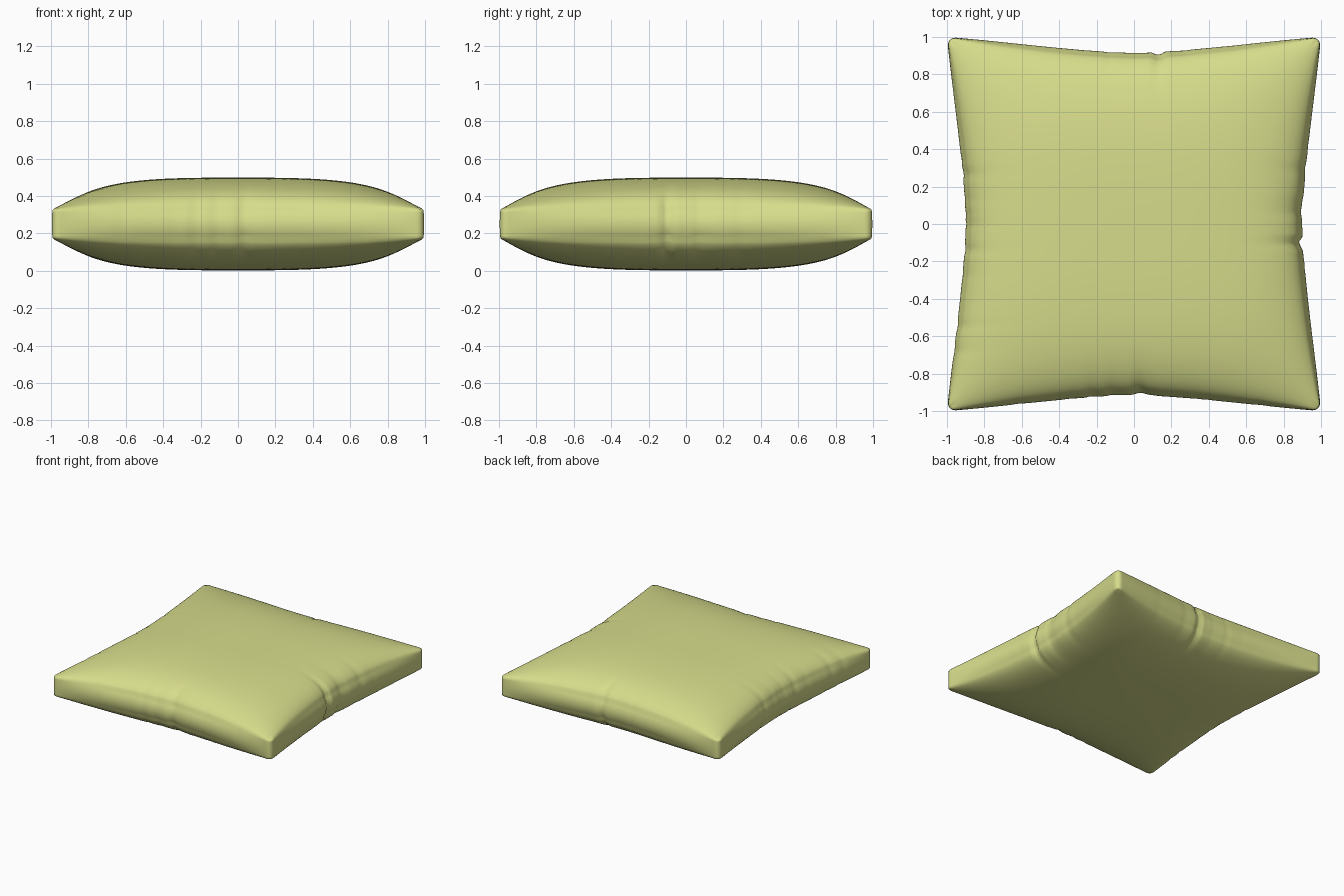
import bpy, bmesh, math, random

if "Cube" in bpy.data.objects:
    bpy.data.objects.remove(bpy.data.objects["Cube"])

random.seed(4)
N, ROWS = 110, 12                 # cells along a side, rows up the gusset
MID, EDGE, PUFF = 0.25, 0.075, 0.173

# Random creases per side: (position, width, depth); plus one deep pucker each
SIDES = ["right", "left", "back", "front"]
PUCKER = {"right": (-0.10, 0.022, 0.02), "left": (0.0, 0.02, 0.005),
          "back": (0.13, 0.022, 0.018), "front": (0.04, 0.03, 0.012)}
AMOUNT = {"right": 1.0, "left": 1.0, "back": 0.4, "front": 0.7}
creases = {}
for s in SIDES:
    creases[s] = [(random.gauss(0, 0.27), random.uniform(0.015, 0.035),
                   AMOUNT[s] * random.uniform(-0.004, 0.007)) for _ in range(16)]
    creases[s].append(PUCKER[s])


def crease(side, t):
    return sum(d * math.exp(-((t - p) / w) ** 2) for p, w, d in creases[side])


def pillow_point(u, v, w):
    """Map a point of the unit cube's surface onto the stuffed cushion."""
    f = max(0, (1 - abs(u) ** 3) * (1 - abs(v) ** 3)) ** 0.55
    h = EDGE + PUFF * f
    # rounded corners in plan
    c = 0.95
    a, b = abs(u), abs(v)
    if a > c and b > c:
        k = max(a - c, b - c) / math.hypot(a - c, b - c)
        a, b = c + (a - c) * k, c + (b - c) * k
    x, y = math.copysign(a, u), math.copysign(b, v)
    # sides pulled in at the middle, gusset bulging out
    bulge = 0.02 * (1 - w * w)
    nx = x * (1 - 0.12 * (1 - b ** 1.5) * a * a) + x * bulge * (1 - b ** 4) * a ** 8
    ny = y * (1 - 0.105 * (1 - a ** 1.5) * b * b) + y * bulge * (1 - a ** 4) * b ** 8
    # creases fading towards the centre
    dx = crease("right" if u > 0 else "left", v) * a ** 7 * (1 - b ** 4)
    dy = crease("back" if v > 0 else "front", u) * b ** 7 * (1 - a ** 4)
    nx -= math.copysign(dx, u)
    ny -= math.copysign(dy, v)
    h -= 0.6 * (dx + dy)
    return nx, ny, MID + w * h


def spaced(i, n):
    """Spacing that is finer near the seams."""
    t = -1 + 2 * i / n
    return 0.45 * t + 0.55 * math.sin(t * math.pi / 2)


bm = bmesh.new()


def patch(fn, nu, nv):
    rows = [[bm.verts.new(pillow_point(*fn(i, j))) for i in range(nu + 1)]
            for j in range(nv + 1)]
    for j in range(nv):
        for i in range(nu):
            bm.faces.new((rows[j][i], rows[j][i + 1],
                          rows[j + 1][i + 1], rows[j + 1][i]))


# Top and bottom panels, then the four gusset strips
for s in (1, -1):
    patch(lambda i, j: (spaced(i, N), spaced(j, N), s), N, N)
    patch(lambda i, j: (s, spaced(i, N), -1 + 2 * j / ROWS), N, ROWS)
    patch(lambda i, j: (spaced(i, N), s, -1 + 2 * j / ROWS), N, ROWS)
bmesh.ops.remove_doubles(bm, verts=bm.verts, dist=0.00005)
bmesh.ops.recalc_face_normals(bm, faces=bm.faces)
for face in bm.faces:
    face.smooth = True

mesh = bpy.data.meshes.new("cushion")
bm.to_mesh(mesh)
bm.free()

fabric = bpy.data.materials.new("pale olive yellow fabric")
fabric.diffuse_color = (0.68, 0.72, 0.26, 1)
fabric.use_nodes = True
fabric.node_tree.nodes["Principled BSDF"].inputs["Base Color"].default_value = fabric.diffuse_color
mesh.materials.append(fabric)
cushion = bpy.data.objects.new("cushion", mesh)
bpy.context.collection.objects.link(cushion)
